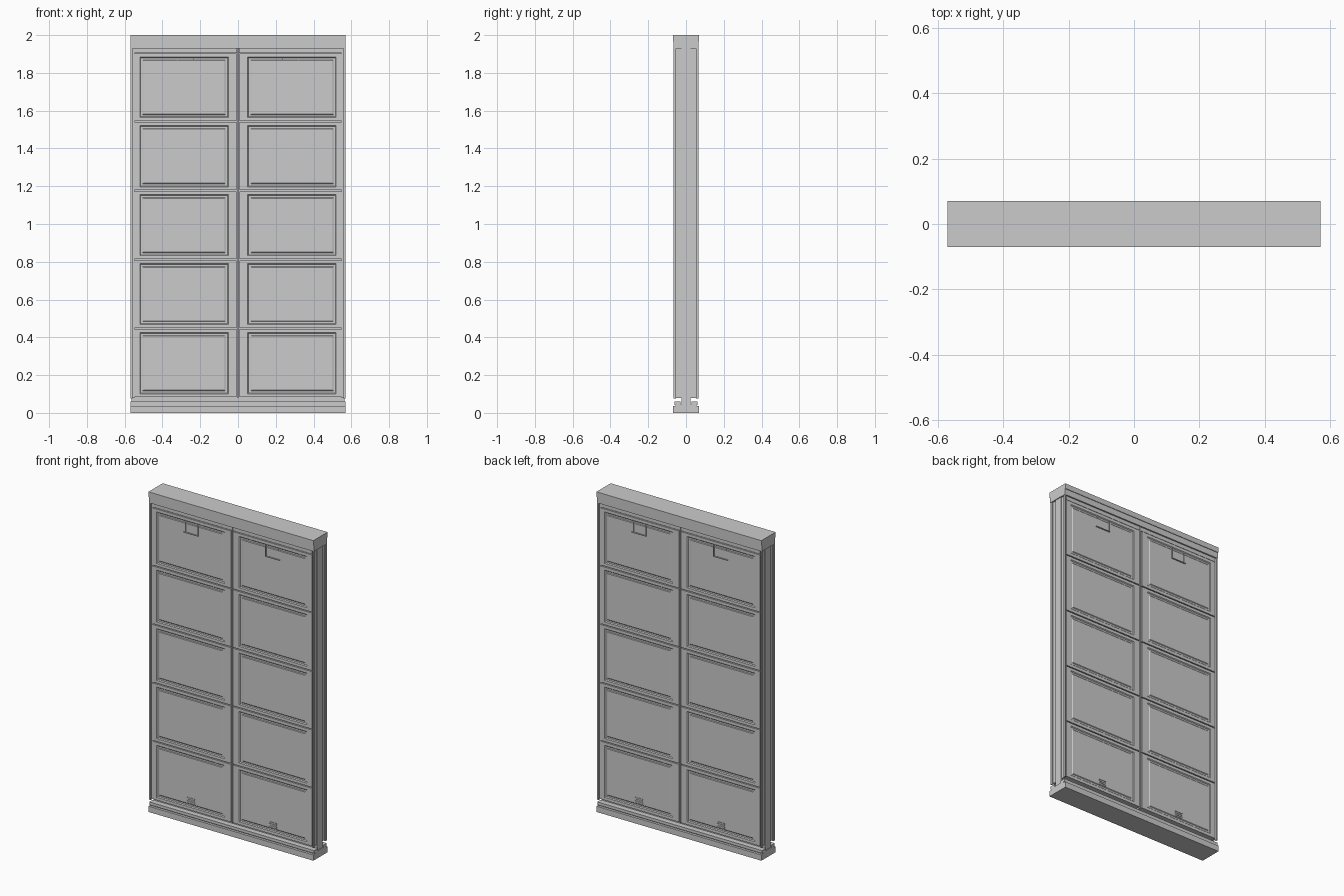
import bpy, bmesh

if "Cube" in bpy.data.objects:
    bpy.data.objects.remove(bpy.data.objects["Cube"])


def make_object(name, bm):
    bmesh.ops.recalc_face_normals(bm, faces=bm.faces)
    mesh = bpy.data.meshes.new(name)
    bm.to_mesh(mesh)
    bm.free()
    ob = bpy.data.objects.new(name, mesh)
    bpy.context.collection.objects.link(ob)
    return ob


def box(name, x0, x1, y0, y1, z0, z1):
    bm = bmesh.new()
    bmesh.ops.create_cube(bm, size=1)
    for v in bm.verts:
        v.co = ((x0 + x1) / 2 + v.co.x * (x1 - x0),
                (y0 + y1) / 2 + v.co.y * (y1 - y0),
                (z0 + z1) / 2 + v.co.z * (z1 - z0))
    return make_object(name, bm)


def mirror(ob, x=True, y=True):
    mod = ob.modifiers.new("Mirror", 'MIRROR')
    mod.use_axis = (x, y, False)
    mod.use_clip = False
    mod.use_mirror_merge = False
    return ob


def stepped_panel(name, rings):
    """Join rectangles (x0, x1, z0, z1, y) in order and cap both ends."""
    bm = bmesh.new()
    loops = []
    for x0, x1, z0, z1, y in rings:
        loops.append([bm.verts.new(c) for c in
                      ((x0, y, z0), (x1, y, z0), (x1, y, z1), (x0, y, z1))])
    for a, b in zip(loops, loops[1:]):
        for i in range(4):
            j = (i + 1) % 4
            bm.faces.new((a[i], a[j], b[j], b[i]))
    bm.faces.new(loops[0])
    bm.faces.new(loops[-1])
    return make_object(name, bm)


# Stepped base and cap
box("base_plinth", -0.57, 0.57, -0.07, 0.07, 0, 0.036)
mirror(box("base_rail", -0.57, 0.57, -0.062, -0.028, 0.042, 0.06), x=False)
box("base_web", -0.57, 0.57, -0.055, 0.055, 0.036, 0.046)
box("cap_top", -0.57, 0.57, -0.07, 0.07, 1.967, 2.0)
box("cap_step", -0.57, 0.57, -0.066, 0.066, 1.93, 1.967)

# Structural core
box("core", -0.565, 0.565, -0.025, 0.025, 0.036, 1.94)

# Top rail above the panels
mirror(box("head_rail", 0.006, 0.552, -0.057, -0.025, 1.906, 1.932))

# Corner posts, each with a shallow slot beside the panels
mirror(box("corner_post_face", 0.559, 0.568, -0.065, -0.052, 0.075, 1.93))
mirror(box("corner_post_return", 0.548, 0.56, -0.054, -0.025, 0.08, 1.93))

# Narrow joint strip between the two columns
mirror(box("centre_strip", -0.003, 0.003, -0.058, -0.025, 0.08, 1.93), x=False)

# Five rows of panels with moulded frames
bounds = [0.08, 0.447, 0.811, 1.176, 1.542, 1.905]
for row, (low, high) in enumerate(zip(bounds, bounds[1:])):
    z0, z1 = low + 0.003, high - 0.003
    outer = (0.008, 0.553, z0, z1)
    frame = (0.05, 0.52, z0 + 0.018, z1 - 0.018)
    groove = (0.055, 0.515, z0 + 0.023, z1 - 0.023)
    inner = (0.067, 0.506, z0 + 0.033, z1 - 0.033)
    field = (0.072, 0.501, z0 + 0.037, z1 - 0.037)
    mirror(stepped_panel("panel_row_%d" % (row + 1), [
        outer + (-0.025,), outer + (-0.06,), frame + (-0.06,),
        groove + (-0.055,), inner + (-0.055,), field + (-0.058,)]))

# Open card holders near the top
mirror(box("holder_bottom", 0.232, 0.332, -0.065, -0.057, 1.808, 1.812))
mirror(box("holder_inner_side", 0.232, 0.236, -0.065, -0.057, 1.808, 1.875))
mirror(box("holder_outer_side", 0.319, 0.322, -0.062, -0.057, 1.815, 1.875))

# Vent slats near the foot
for i in range(4):
    z = 0.121 + i * 0.011
    mirror(box("vent_slat_%d" % (i + 1), 0.258, 0.31, -0.061, -0.056, z, z + 0.004))
